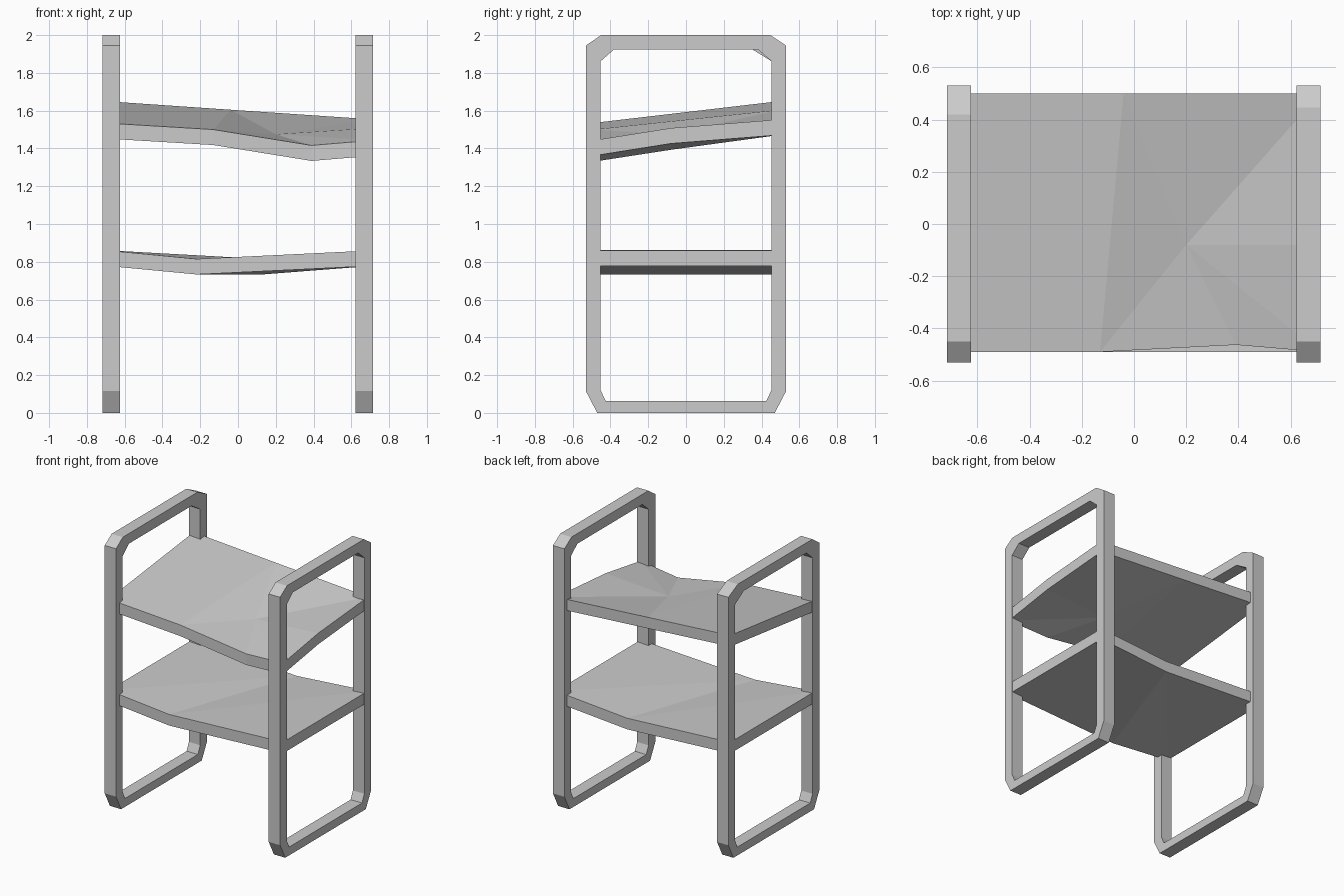
import bpy

if "Cube" in bpy.data.objects:
    bpy.data.objects.remove(bpy.data.objects["Cube"])


def make_object(name, verts, faces):
    mesh = bpy.data.meshes.new(name)
    mesh.from_pydata(verts, [], faces)
    mesh.update()
    ob = bpy.data.objects.new(name, mesh)
    bpy.context.collection.objects.link(ob)
    return ob


def side_frame(name, x0, x1, back_out, back_in):
    # closed ring: eight-sided outer and inner profiles in (y, z)
    outer = [(-.47, 0), (.47, 0), (.53, .115), (.53, 1.945),
             (back_out, 2), (-.45, 2), (-.53, 1.945), (-.53, .115)]
    inner = [(-.425, .062), (.425, .062), (.452, .12), (.452, 1.862),
             (back_in, 1.925), (-.38, 1.925), (-.452, 1.862), (-.452, .12)]
    n = len(outer)
    verts = [(x, y, z) for x in (x0, x1) for ring in (outer, inner) for y, z in ring]
    faces = []
    for i in range(n):
        j = (i + 1) % n
        faces += [(i, n + i, n + j, j),
                  (2*n + i, 2*n + j, 3*n + j, 3*n + i),
                  (i, j, 2*n + j, 2*n + i),
                  (n + i, 3*n + i, 3*n + j, n + j)]
    make_object(name, verts, faces)


def sagging_panel(name, rim, inner, top_faces, thick=.082):
    # top surface copied downwards and closed around the rim
    top = rim + inner
    n, r = len(top), len(rim)
    verts = top + [(x, y, z - thick) for x, y, z in top]
    faces = list(top_faces) + [tuple(n + i for i in reversed(f)) for f in top_faces]
    for i in range(r):
        j = (i + 1) % r
        faces.append((j, i, n + i, n + j))
    make_object(name, verts, faces)


# side frames
side_frame("left_frame", -.717, -.625, .42, .35)
side_frame("right_frame", .622, .715, .447, .38)

# lower shelf, folded along a slanted crease
E = .712
sagging_panel("lower_shelf",
              [(-E, -.49, .862), (-.22, -.49, .815), (E, -.49, .86),
               (E, .5, .86), (.13, .5, .815), (-E, .5, .862)],
              [], [(0, 1, 4), (0, 4, 5), (1, 2, 3), (1, 3, 4)])

# upper seat, tilted and sagging towards the front right
sagging_panel("upper_seat",
              [(-E, -.49, 1.535), (-.13, -.49, 1.5), (.39, -.463, 1.416),
               (E, -.49, 1.443), (E, -.08, 1.508), (E, .5, 1.554),
               (-.04, .5, 1.605), (-E, .5, 1.651)],
              [(.2, -.08, 1.475)],
              [(0, 1, 6, 7), (8, 1, 2), (8, 2, 3), (8, 3, 4),
               (8, 4, 5), (8, 5, 6), (8, 6, 1)])
